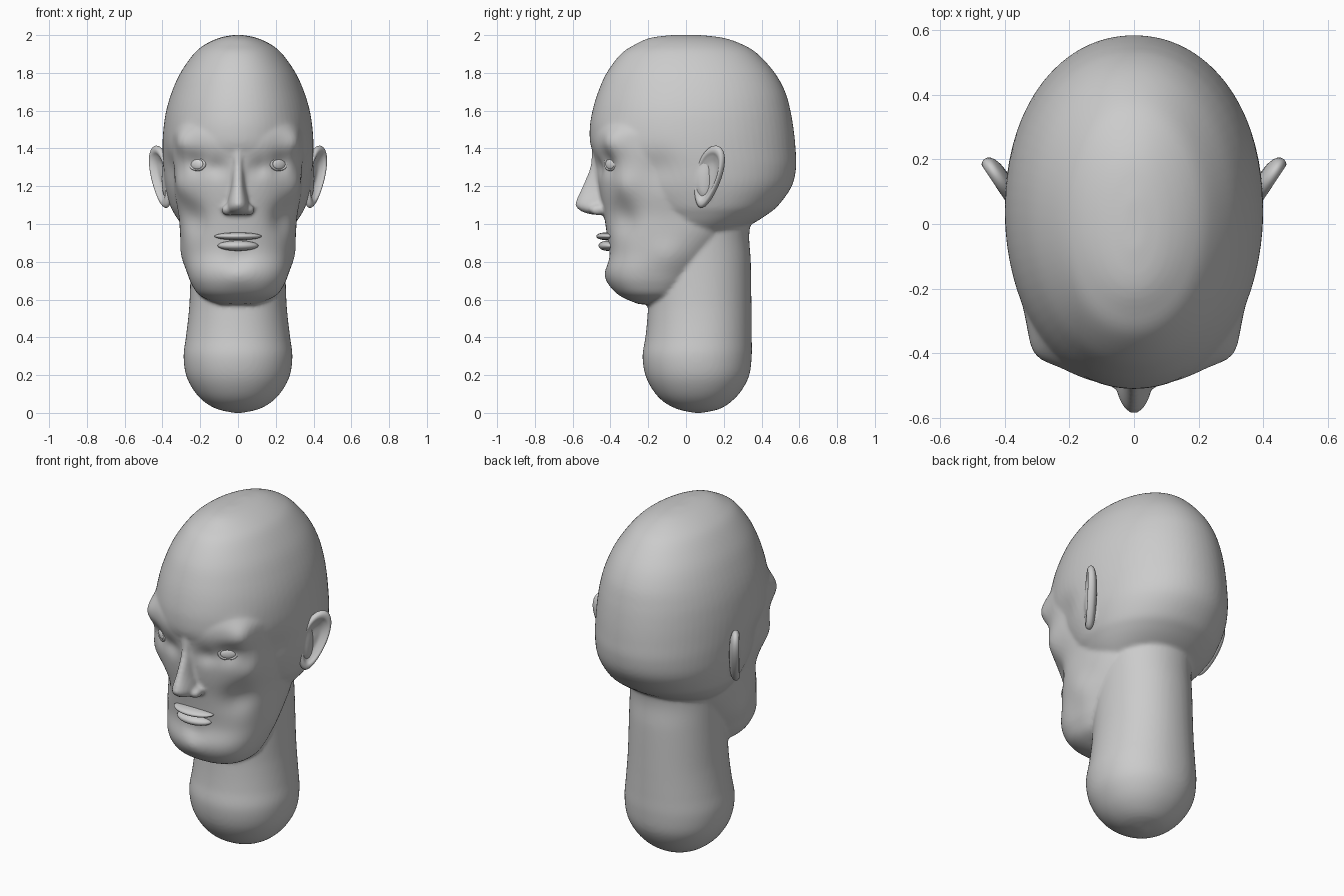
import bpy, bmesh, math
from mathutils import Vector, Matrix

if "Cube" in bpy.data.objects:
    bpy.data.objects.remove(bpy.data.objects["Cube"], do_unlink=True)


def make_material(name, value):
    m = bpy.data.materials.new(name)
    m.use_nodes = True
    m.diffuse_color = (value, value, value, 1)
    m.node_tree.nodes["Principled BSDF"].inputs["Base Color"].default_value = (value, value, value, 1)
    return m


SKIN = make_material("grey_clay", 0.6)
EYE = make_material("pale_grey", 0.75)


def finish(bm, name, mat):
    bmesh.ops.recalc_face_normals(bm, faces=bm.faces)
    for f in bm.faces:
        f.smooth = True
    me = bpy.data.meshes.new(name)
    bm.to_mesh(me)
    bm.free()
    me.materials.append(mat)
    ob = bpy.data.objects.new(name, me)
    bpy.context.collection.objects.link(ob)
    return ob


def bridge(bm, rings):
    n = len(rings[0])
    for a, b in zip(rings, rings[1:]):
        for i in range(n):
            bm.faces.new((a[i], a[(i + 1) % n], b[(i + 1) % n], b[i]))
    bm.faces.new(rings[0][::-1])
    bm.faces.new(rings[-1])


def resample(rows, steps=6):
    # Catmull-Rom smoothing of the section list
    pts = [Vector(r) for r in rows]
    pts = [pts[0]] + pts + [pts[-1]]
    out = []
    for a, b, c, d in zip(pts, pts[1:], pts[2:], pts[3:]):
        for k in range(steps):
            t = k / steps
            out.append(b + (c - a) * t / 2 + (a * 2 - b * 5 + c * 4 - d) * t * t / 2
                       + (b * 3 - a - c * 3 + d) * t ** 3 / 2)
    return out + [pts[-1]]


def loft(bm, rows, power=2.0, n=72):
    # rows: height, half width, front y, back y
    rings = []
    for z, w, f, b in resample(rows):
        ring = []
        for i in range(n):
            c, s = math.cos(math.tau * i / n), math.sin(math.tau * i / n)
            x = math.copysign(abs(c) ** (2 / power), c) * w
            y = math.copysign(abs(s) ** (2 / power), s) * (b - f) / 2 + (f + b) / 2
            ring.append(bm.verts.new((x, y, z)))
        rings.append(ring)
    bridge(bm, rings)


def ellipsoid(bm, centre, size, rot=Matrix.Identity(4)):
    mat = Matrix.Translation(centre) @ rot @ Matrix.Diagonal((*size, 1))
    return bmesh.ops.create_uvsphere(bm, u_segments=32, v_segments=20, radius=1, matrix=mat)["verts"]


# Cranium and face
head = bmesh.new()
loft(head, [(.95, .25, -.1, .25), (1, .30, -.2, .35), (1.05, .335, -.25, .43), (1.1, .36, -.3, .49),
            (1.2, .385, -.38, .56), (1.3, .395, -.44, .583), (1.4, .4, -.5, .58), (1.5, .395, -.51, .57),
            (1.6, .38, -.495, .553), (1.7, .35, -.465, .525), (1.8, .305, -.42, .47), (1.9, .235, -.345, .38),
            (1.95, .175, -.27, .3), (1.985, .1, -.19, .2), (2, .03, -.08, .08)], 2.08)
loft(head, [(.575, .1, -.25, -.05), (.62, .2, -.35, 0), (.68, .245, -.405, .05), (.75, .27, -.425, .1),
            (.85, .29, -.41, .18), (.95, .305, -.42, .25), (1.05, .315, -.435, .28), (1.15, .335, -.455, .3),
            (1.25, .35, -.47, .3), (1.35, .36, -.485, .3), (1.43, .36, -.5, .3), (1.5, .35, -.49, .25),
            (1.6, .3, -.45, .2)], 2.4)

# Soft bumps and hollows: centre, radius, push
BUMPS = [((.29, -.38, 1.43), .07, (.02, -.025, 0)),    # brow
         ((.21, -.41, 1.32), .06, (0, .035, 0)),       # eye socket
         ((.11, -.46, 1.3), .05, (0, .025, 0)),        # inner eye corner
         ((.32, -.33, 1.2), .08, (.02, -.015, 0)),     # cheekbone
         ((.25, -.34, 1.03), .09, (-.02, .02, 0)),     # cheek hollow
         ((.36, -.14, 1.3), .09, (-.015, 0, 0)),       # temple
         ((.27, -.1, .84), .08, (.015, 0, 0))]         # jaw corner
for v in head.verts:
    push = Vector()
    for centre, r, d in BUMPS:
        for side in (1, -1):
            flip = Vector((side, 1, 1))
            dist = (v.co - Vector(centre) * flip).length
            push += Vector(d) * flip * math.exp(-(dist / r) ** 2)
    for centre, r, d in (((0, -.41, .81), .06, .015), ((0, -.42, .73), .07, -.01)):
        push.y += d * math.exp(-((v.co - Vector(centre)).length / r) ** 2)
    v.co += push

# Neck with a round base
loft(head, [(0, .02, .045, .085), (.02, .11, -.045, .175), (.06, .18, -.12, .24), (.12, .235, -.175, .295),
            (.2, .275, -.215, .335), (.3, .288, -.23, .348), (.4, .276, -.215, .348), (.5, .264, -.205, .347),
            (.6, .256, -.2, .346), (.8, .25, -.2, .343), (.95, .25, -.2, .335), (1.1, .25, -.2, .36)], 2.1)

# Nose, nostril wings and ear roots
loft(head, [(1.05, .035, -.5, -.38), (1.065, .055, -.55, -.36), (1.09, .06, -.582, -.34), (1.12, .055, -.583, -.34),
            (1.2, .038, -.548, -.36), (1.3, .032, -.508, -.38), (1.4, .035, -.497, -.4), (1.46, .02, -.48, -.42)])
for side in (1, -1):
    ellipsoid(head, (side * .055, -.465, 1.075), (.033, .045, .03))
    ellipsoid(head, (side * .38, .1, 1.24), (.025, .045, .11))

head = finish(head, "head_and_neck", SKIN)
fuse = head.modifiers.new("fuse", "REMESH")
fuse.mode = "VOXEL"
fuse.voxel_size = .011
fuse.use_smooth_shade = True
soften = head.modifiers.new("soften", "SMOOTH")
soften.factor = .5
soften.iterations = 5

# Lips
for name, centre, size in (("upper_lip", (0, -.425, .935), (.125, .05, .02)),
                           ("lower_lip", (0, -.415, .885), (.108, .048, .027))):
    bm = bmesh.new()
    for v in ellipsoid(bm, centre, size):
        v.co.y += 1.2 * v.co.x ** 2
    finish(bm, name, SKIN)

# Eyes and eyelids set on the face surface
bpy.context.view_layer.update()
surface = head.evaluated_get(bpy.context.evaluated_depsgraph_get())
sockets = []
for side, label in ((1, "left"), (-1, "right")):
    _, spot, normal, _ = surface.ray_cast(Vector((side * .215, -2, 1.318)), Vector((0, 1, 0)))
    facing = Vector((normal.x, normal.y, 0)).normalized()
    sockets.append((label, spot.copy(), facing.to_track_quat("Z", "Y").to_matrix().to_4x4()))
for label, spot, rot in sockets:
    bm = bmesh.new()
    ellipsoid(bm, spot, (.045, .029, .012), rot)
    finish(bm, label + "_eye", EYE)
    bpy.ops.mesh.primitive_torus_add(major_radius=.047, minor_radius=.009, major_segments=40, minor_segments=10)
    lid = bpy.context.object
    lid.name = label + "_eyelids"
    lid.matrix_world = Matrix.Translation(spot) @ rot @ Matrix.Diagonal((1, .68, 1, 1))
    lid.data.materials.append(SKIN)
    bpy.ops.object.shade_smooth()

# Ears: a dished, egg-shaped shell with a raised rim
SHELL = [(.02, -.006), (.4, -.006), (.66, .008), (.8, .02), (.93, .018), (1, .002),
         (.92, -.016), (.6, -.03), (.02, -.034)]
across, up, out = Vector((.55, .83, 0)), Vector((.15, .22, .96)), Vector((.83, -.55, 0))
for side, label in ((1, "left"), (-1, "right")):
    bm = bmesh.new()
    rings = []
    for r, h in resample(SHELL, 4):
        ring = []
        for i in range(48):
            c, s = math.cos(math.tau * i / 48), math.sin(math.tau * i / 48)
            p = Vector((.405, .12, 1.25)) + across * (.08 * r * c * (1 + .22 * s)) + up * (.172 * r * s) + out * h
            p.x *= side
            ring.append(bm.verts.new(p))
        rings.append(ring)
    bridge(bm, rings)
    finish(bm, label + "_ear", SKIN)
